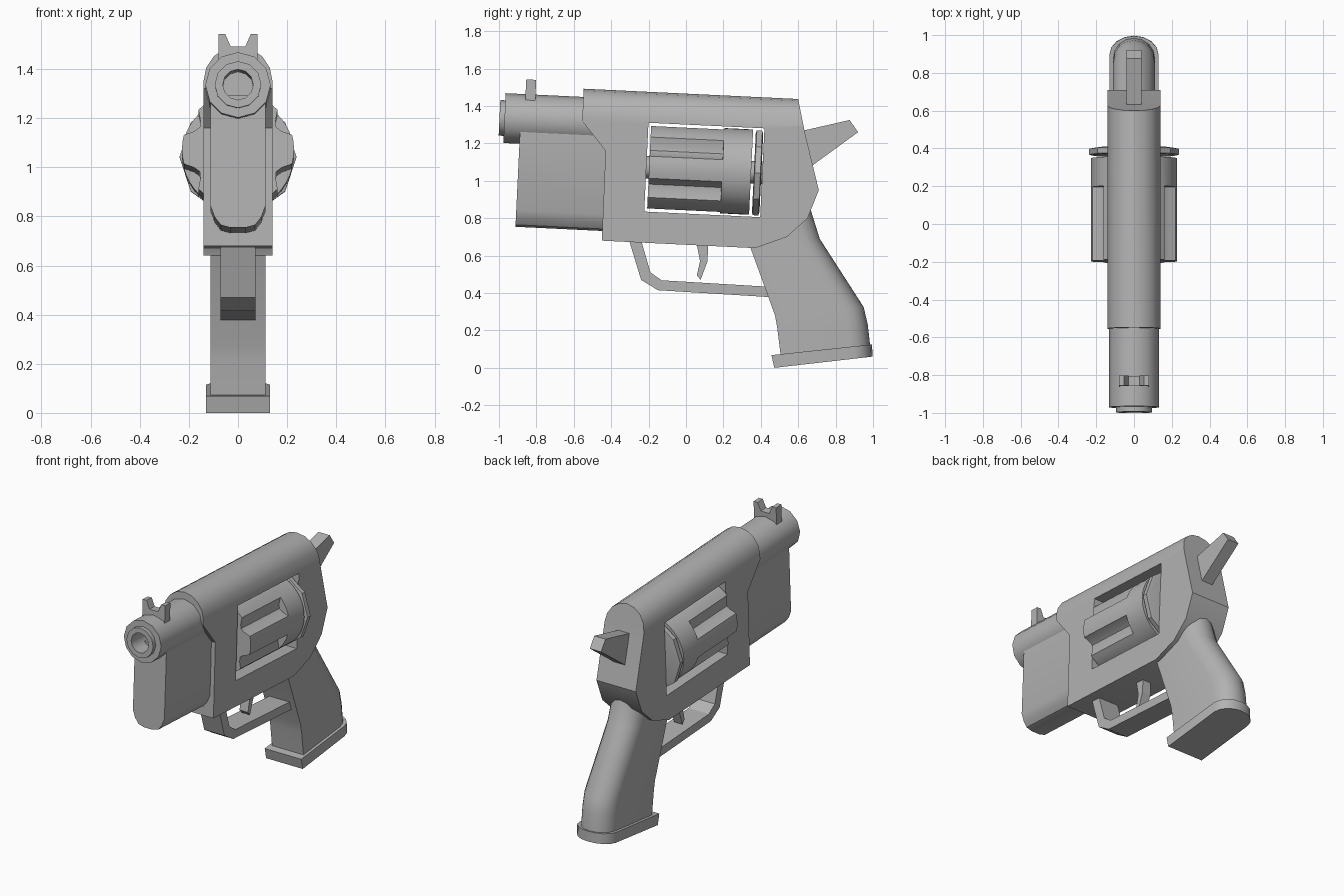
import bpy, bmesh, math
from mathutils import Vector

if "Cube" in bpy.data.objects:
    bpy.data.objects.remove(bpy.data.objects["Cube"])

TILT = 0.048  # the upper assembly leans slightly, muzzle up

metal = bpy.data.materials.new("grey_metal")
metal.diffuse_color = (0.45, 0.45, 0.45, 1)
metal.use_nodes = True
metal.node_tree.nodes["Principled BSDF"].inputs["Base Color"].default_value = metal.diffuse_color


def lean(p):
    x, y, z = p
    return Vector((x, y + TILT * (z - 1), z - TILT * y))


def loft(name, rings, tilt=False, smooth=True):
    """Skin a list of equal-length point rings and cap both ends."""
    bm = bmesh.new()
    rows = [[bm.verts.new(lean(p) if tilt else p) for p in r] for r in rings]
    n = len(rows[0])
    for a, b in zip(rows, rows[1:]):
        for i in range(n):
            bm.faces.new((a[i], a[(i + 1) % n], b[(i + 1) % n], b[i]))
    bm.faces.new(rows[0][::-1])
    bm.faces.new(rows[-1])
    bmesh.ops.recalc_face_normals(bm, faces=bm.faces)
    me = bpy.data.meshes.new(name)
    bm.to_mesh(me)
    bm.free()
    me.materials.append(metal)
    ob = bpy.data.objects.new(name, me)
    bpy.context.collection.objects.link(ob)
    if smooth:
        shade(ob)
    return ob


def shade(ob):
    bpy.ops.object.select_all(action='DESELECT')
    ob.select_set(True)
    bpy.context.view_layer.objects.active = ob
    bpy.ops.object.shade_smooth_by_angle(angle=math.radians(35))


def side_plate(name, pts, half, tilt=False):
    """Extrude a (y, z) outline across x."""
    return loft(name, [[(x, y, z) for y, z in pts] for x in (-half, half)], tilt, False)


def along(name, pts, y0, y1):
    """Extrude an (x, z) section along the tilted y axis."""
    return loft(name, [[(x, y, z) for x, z in pts] for y in (y0, y1)], True)


def lathe(name, profile, zc, n, radius=lambda i, r: r):
    """Turn (y, r) pairs about a tilted axis at height zc."""
    rings = []
    for y, r in profile:
        ring = []
        for i in range(n):
            a = 2 * math.pi * i / n
            q = radius(i, r)
            ring.append((q * math.cos(a), y, zc + q * math.sin(a)))
        rings.append(ring)
    return loft(name, rings, True)


def boolean(ob, tool, op):
    m = ob.modifiers.new(op, 'BOOLEAN')
    m.object, m.operation, m.solver = tool, op, 'EXACT'
    bpy.ops.object.select_all(action='DESELECT')
    ob.select_set(True)
    bpy.context.view_layer.objects.active = ob
    bpy.ops.object.modifier_apply(modifier=m.name)
    bpy.data.objects.remove(tool, do_unlink=True)


# Frame: side outline trimmed to a round top, with an open window
frame = side_plate("frame", [
    (-0.545, 1.53), (0.59, 1.475), (0.60, 1.435), (0.635, 1.26), (0.71, 0.95), (0.65, 0.80),
    (0.54, 0.70), (0.37, 0.64), (-0.45, 0.68), (-0.43, 1.16), (-0.555, 1.32)], 0.16)
arch = [(0.14 * math.cos(math.pi * i / 8), 1.325 + 0.14 * math.sin(math.pi * i / 8))
        for i in range(9)]
boolean(frame, along("arch_cutter", [(0.14, 0.4)] + arch + [(-0.14, 0.4)], -0.8, 0.9), 'INTERSECT')
window = [(-0.215, 0.825), (0.405, 0.825), (0.405, 1.30), (-0.215, 1.30)]
boolean(frame, side_plate("window_cutter", window, 0.3, True), 'DIFFERENCE')
shade(frame)

# Barrel with stepped muzzle and open bore
lathe("barrel", [(-0.50, 0.133), (-0.984, 0.133), (-0.984, 0.095), (-1.011, 0.095),
                 (-1.011, 0.062), (-0.80, 0.062)], 1.288, 12)

# Block under the barrel with rounded lower edge
half = [(0.112, 1.25), (0.112, 0.80), (0.095, 0.755), (0.07, 0.722), (0.03, 0.711)]
along("under_barrel", half + [(-x, z) for x, z in half[::-1]], -0.898, -0.40)

# Notched front sight
half = [(0.08, 1.36), (0.08, 1.50), (0.052, 1.50), (0.03, 1.45)]
along("front_sight", half + [(-x, z) for x, z in half[::-1]], -0.878, -0.825)

# Fluted drum: six grooves that stop short of the rear
GROOVE = {2: 0.228, 3: 0.193, 4: 0.18, 5: 0.193, 6: 0.228}


def fluted(i, r):
    return GROOVE.get(i % 8, r) if r == 0.2281 else r


lathe("drum", [(-0.20, 0.2281), (0.19, 0.2281), (0.191, 0.228), (0.345, 0.228)], 1.063, 48, fluted)
lathe("drum_rear_ring", [(0.36, 0.225), (0.365, 0.238), (0.395, 0.238), (0.40, 0.215)], 1.06, 10)
lathe("drum_axle", [(-0.26, 0.06), (0.45, 0.06)], 1.063, 12)

# Hammer, trigger and guard
side_plate("hammer", [(0.56, 1.255), (0.635, 1.27), (0.875, 1.325), (0.92, 1.26),
                      (0.68, 1.085), (0.56, 1.00)], 0.04)
side_plate("trigger", [(0.05, 0.70), (0.12, 0.70), (0.115, 0.57), (0.078, 0.47),
                       (0.058, 0.495), (0.075, 0.57)], 0.03)
side_plate("trigger_guard", [
    (-0.31, 0.70), (-0.24, 0.47), (-0.15, 0.415), (0.50, 0.375), (0.50, 0.43),
    (-0.13, 0.468), (-0.19, 0.51), (-0.245, 0.70)], 0.072)


# Grip and base plate: flat front, round back
def d_section(yf, zf, yb, zb, w, depth):
    length = yb - yf
    pts = [(w, 0), (w, length - depth)]
    pts += [(w * math.cos(a), length - depth + depth * math.sin(a))
            for a in (math.pi * i / 8 for i in range(1, 8))]
    pts += [(-w, length - depth), (-w, 0)]
    return [(x, yf + s, zf + (zb - zf) * s / length) for x, s in pts]


loft("grip", [d_section(*r, 0.112, 0.11) for r in (
    (0.507, 0.06, 0.985, 0.115), (0.487, 0.22, 0.972, 0.23), (0.476, 0.28, 0.95, 0.325),
    (0.34, 0.655, 0.715, 0.69), (0.44, 0.78, 0.665, 0.85))])
loft("grip_base", [d_section(*r, 0.13, 0.10) for r in (
    (0.472, 0.0, 0.997, 0.06), (0.457, 0.068, 0.995, 0.125))])
